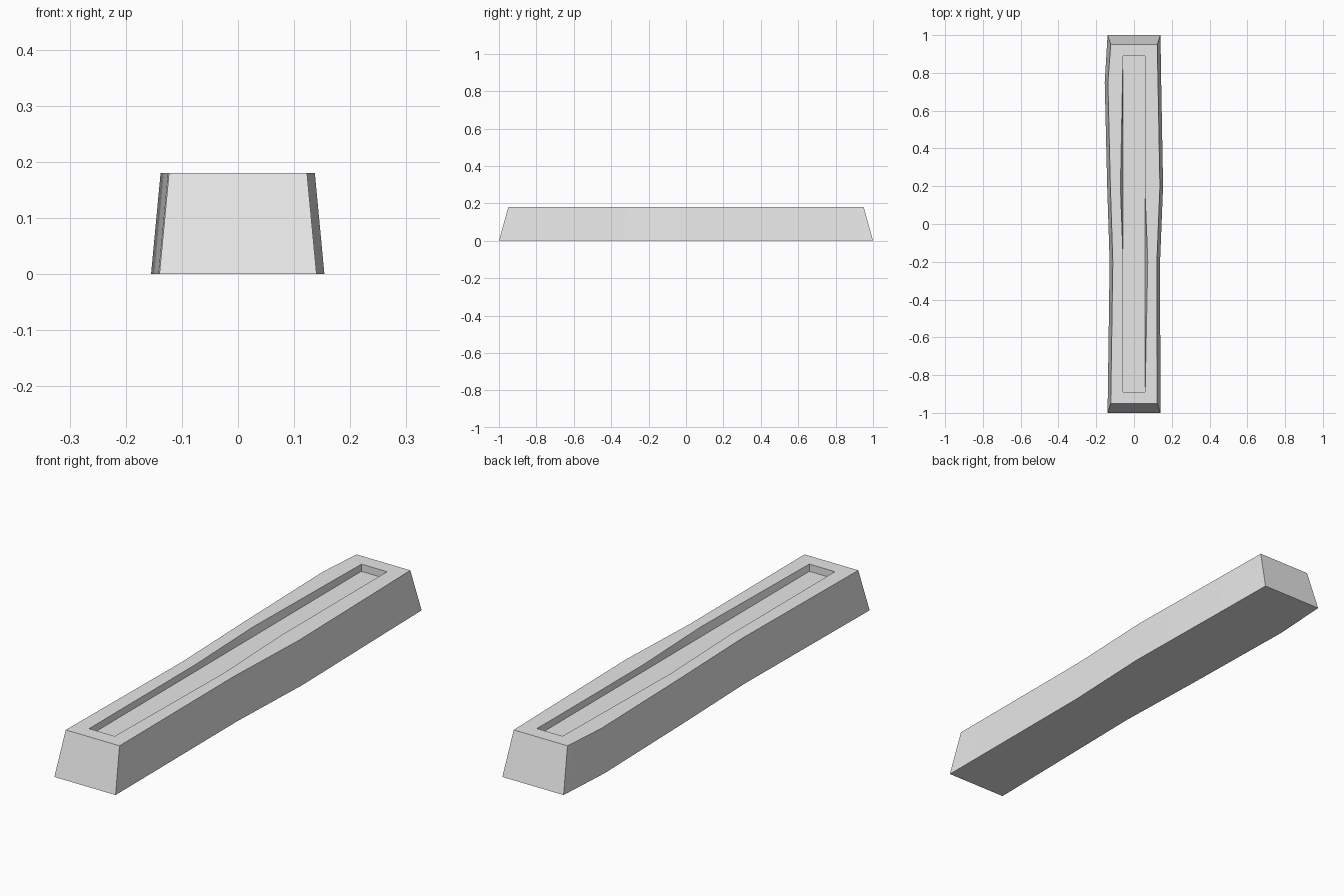
import bpy, bmesh, math

cube = bpy.data.objects.get("Cube")
if cube:
    bpy.data.objects.remove(cube, do_unlink=True)

# Plain stone grey
stone = bpy.data.materials.new("stone_grey")
stone.use_nodes = True
grey = (0.8, 0.8, 0.8, 1)
stone.diffuse_color = grey
stone.node_tree.nodes["Principled BSDF"].inputs["Base Color"].default_value = grey

# Wavering side lines, given at stations running front to back
INNER_STATIONS = [-0.2, 0.2, 0.75]
OUTER_RIGHT = [0.14, 0.138, 0.154, 0.144, 0.14]
OUTER_LEFT = [-0.14, -0.129, -0.142, -0.155, -0.14]
RIM_RIGHT = [0.059, 0.073, 0.057, 0.058, 0.059]
RIM_LEFT = [-0.058, -0.057, -0.072, -0.061, -0.058]
FLOOR = [0.059] * 5
BATTER = 0.017

bm = bmesh.new()


def ring(right, left, end, z, inset=0):
    """Closed outline: up the right side, back down the left side."""
    ys = [-end] + INNER_STATIONS + [end]
    side_a = [(x - inset, y, z) for x, y in zip(right, ys)]
    side_b = [(x + inset, y, z) for x, y in zip(left, ys)]
    return [bm.verts.new(p) for p in side_a + side_b[::-1]]


base = ring(OUTER_RIGHT, OUTER_LEFT, 1.0, 0)
top = ring(OUTER_RIGHT, OUTER_LEFT, 0.95, 0.18, BATTER)
rim = ring(RIM_RIGHT, RIM_LEFT, 0.89, 0.18)
floor = ring(FLOOR, [-x for x in FLOOR], 0.89, 0.15)

# Sloping sides, top border and recess walls
for a, b in ((base, top), (top, rim), (rim, floor)):
    for i in range(len(a)):
        j = (i + 1) % len(a)
        bm.faces.new((a[i], a[j], b[j], b[i]))

# Underside and recess floor
bm.faces.new(base[::-1])
bm.faces.new(floor)
bmesh.ops.recalc_face_normals(bm, faces=bm.faces)

mesh = bpy.data.meshes.new("stone_beam")
bm.to_mesh(mesh)
bm.free()
mesh.materials.append(stone)
beam = bpy.data.objects.new("stone_beam", mesh)
bpy.context.collection.objects.link(beam)

# Soft side bends, crisp corners
bpy.ops.object.select_all(action="DESELECT")
beam.select_set(True)
bpy.context.view_layer.objects.active = beam
bpy.ops.object.shade_smooth_by_angle(angle=math.radians(30))
